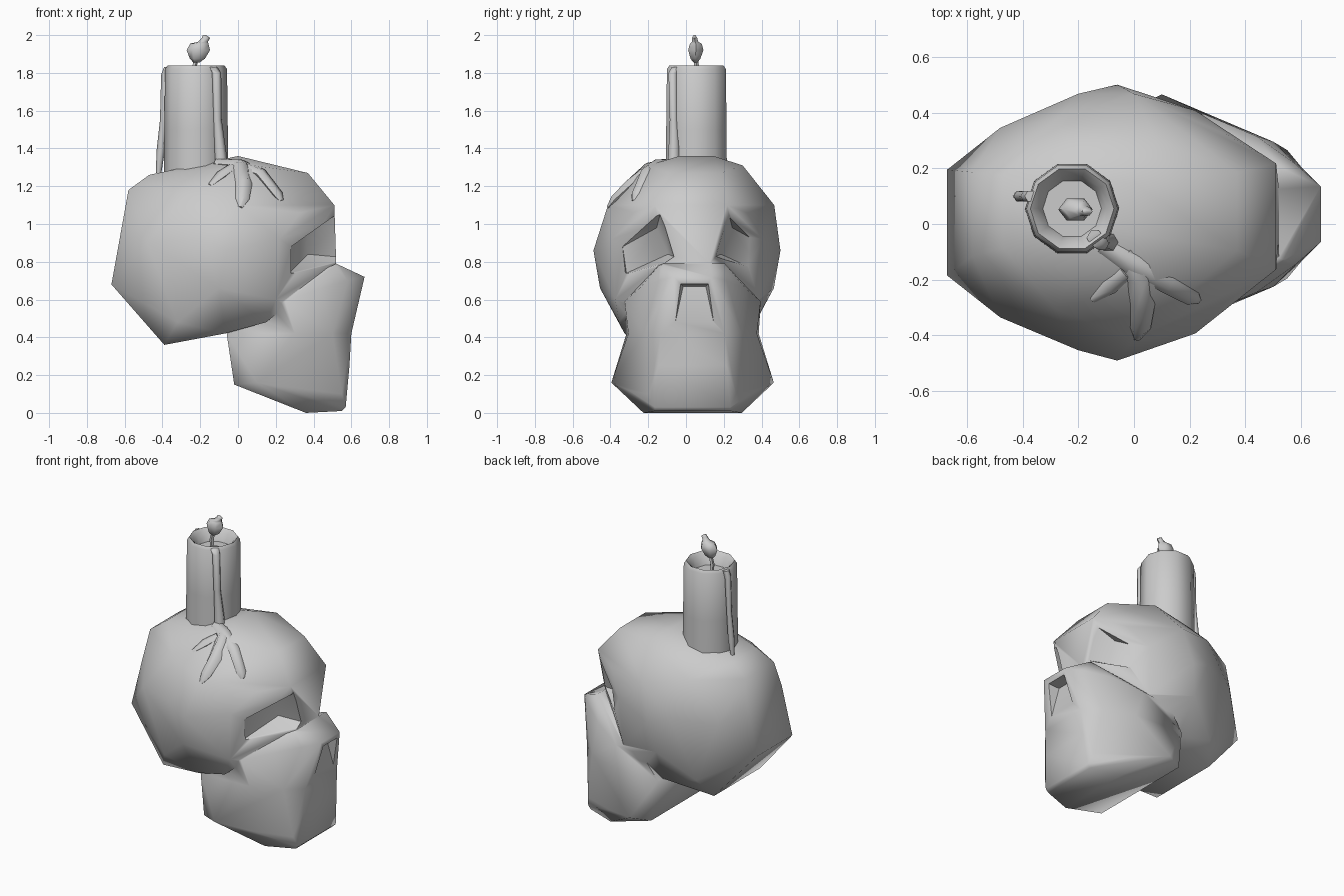
import bpy, bmesh, math
from mathutils import Vector
from mathutils.bvhtree import BVHTree

if "Cube" in bpy.data.objects:
    bpy.data.objects.remove(bpy.data.objects["Cube"])


def make(name, bm):
    bmesh.ops.recalc_face_normals(bm, faces=bm.faces)
    me = bpy.data.meshes.new(name)
    bm.to_mesh(me)
    bm.free()
    ob = bpy.data.objects.new(name, me)
    bpy.context.collection.objects.link(ob)
    return ob


def hull(name, pts, mid, sides=(-1, 1), lean=0.0):
    """Convex block from (x, half width, z) points mirrored about y = mid."""
    bm = bmesh.new()
    for x, h, z in pts:
        for s in sides:
            bm.verts.new((x, mid + s * h + lean * max(0, z - 0.9), z))
    res = bmesh.ops.convex_hull(bm, input=bm.verts)
    inner = [g for g in res["geom_interior"] if isinstance(g, bmesh.types.BMVert)]
    bmesh.ops.delete(bm, geom=inner, context='VERTS')
    return make(name, bm)


def combine(ob, other, op):
    m = ob.modifiers.new("bool", 'BOOLEAN')
    m.operation, m.object, m.solver = op, other, 'EXACT'
    bpy.context.view_layer.objects.active = ob
    bpy.ops.object.modifier_apply(modifier=m.name)
    bpy.data.objects.remove(other)


def tube(name, pts, sides=6, upright=False, flat=1.0):
    """Skin of rings along (x, y, z, radius) points."""
    bm = bmesh.new()
    rings = []
    for i, (x, y, z, r) in enumerate(pts):
        a, b = pts[max(i - 1, 0)], pts[min(i + 1, len(pts) - 1)]
        d = Vector((0, 0, 1)) if upright else (Vector(b[:3]) - Vector(a[:3])).normalized()
        u = Vector((0, 0, 1)).cross(d)
        u = Vector((1, 0, 0)) if u.length < 0.2 else u.normalized()
        v = d.cross(u)
        rings.append([bm.verts.new(Vector((x, y, z)) + r * (math.cos(t) * u + flat * math.sin(t) * v))
                      for t in (2 * math.pi * k / sides for k in range(sides))])
    for p, q in zip(rings, rings[1:]):
        for k in range(sides):
            n = (k + 1) % sides
            bm.faces.new((p[k], p[n], q[n], q[k]))
    bm.faces.new(rings[0])
    bm.faces.new(rings[-1])
    return make(name, bm)


# Skull: cranium, cheek block and jaw block joined into one
skull = hull("skull", [
    (-.67, .19, .68), (-.39, .25, .36), (-.07, .33, .42), (-.59, .20, 1.0), (-.58, .15, 1.18),
    (-.47, .13, 1.26), (-.28, .34, 1.16), (0, .09, 1.36), (.37, .14, 1.27), (.51, .19, 1.10),
    (.52, .12, .79), (.33, .30, 1.06), (.22, .40, .92), (0, .44, 1.1), (-.06, .495, .86),
    (-.2, .46, .92), (-.1, .46, .66), (.2, .38, .6), (.08, .25, 1.31), (-.48, .34, .9),
    (-.32, .34, .48), (-.22, .22, 1.28), (.15, .36, .48)], 0.005, lean=0.11)
waist = [(.60, .17, .42), (-.06, .35, .42), (.3, .34, .42), (.5, .26, .42)]
cheeks = hull("cheeks", waist + [
    (.67, .10, .72), (.52, .17, .79), (.58, .18, .70), (.44, .28, .66), (.05, .36, .57),
    (.25, .36, .59)], 0.035)
jaw = hull("jaw", waist + [
    (-.02, .37, .15), (.1, .43, .16), (.30, .34, .12), (.55, .23, .10), (.57, .20, .03),
    (.36, .26, 0), (.55, .2, .01), (.59, .18, .25)], 0.035)
combine(skull, cheeks, 'UNION')
combine(skull, jaw, 'UNION')

# Eye sockets and nose hole
for s in (-1, 1):
    eye = hull("eye_cutter", [
        (.70, .07, .81), (.62, .17, 1.10), (.58, .48, .97), (.52, .50, .72), (.70, .16, .75),
        (.37, .14, .84), (.36, .20, .98), (.28, .38, .88), (.27, .36, .74)], 0.045, sides=(s,))
    combine(skull, eye, 'DIFFERENCE')
nose = hull("nose_cutter", [
    (.75, .09, .70), (.75, .12, .42), (.62, .11, .44), (.59, .06, .67)], 0.045)
combine(skull, nose, 'DIFFERENCE')

# Candle with hollow top
cx, cy = -.222, .055
tube("candle", [(cx, cy, 1.2, .17), (cx, cy, 1.5, .168), (cx, cy, 1.82, .164),
                (cx, cy, 1.84, .15), (cx, cy, 1.815, .125), (cx, cy, 1.76, .105)], 10, upright=True)

# Wick and flame
tube("wick", [(-.23, cy, 1.74, .014), (-.235, cy, 1.82, .014), (-.22, cy, 1.88, .012)], 5, upright=True)
tube("flame", [(-.22, .05, 1.855, .016), (-.215, .05, 1.875, .04), (-.21, .052, 1.92, .062),
               (-.205, .052, 1.955, .048), (-.185, .048, 1.965, .026), (-.17, .045, 1.985, .022),
               (-.178, .045, 2.0, .008)], 6, upright=True, flat=.75)

# Wax running down the candle sides
tube("wax_side_drip", [(-.37, .10, 1.83, .022), (-.385, .10, 1.79, .022), (-.395, .10, 1.55, .018),
                       (-.41, .10, 1.38, .022), (-.42, .10, 1.27, .014)], 6, upright=True)
tube("wax_front_drip", [(-.14, -.05, 1.83, .03), (-.115, -.07, 1.80, .026), (-.11, -.065, 1.55, .024),
                        (-.09, -.065, 1.33, .035)], 6, upright=True)

# Wax runs laid over the skull surface
bm = bmesh.new()
bm.from_mesh(skull.data)
tree = BVHTree.FromBMesh(bm)
runs = {"wax_run_long": [(-.11, -.07, .035), (.0, -.14, .045), (.12, -.21, .04), (.21, -.26, .035), (.23, -.275, .015)],
        "wax_run_short": [(-.03, -.10, .03), (.02, -.19, .045), (.03, -.29, .045), (.02, -.37, .04), (.01, -.41, .015)],
        "wax_run_left": [(-.03, -.17, .03), (-.09, -.22, .035), (-.15, -.27, .015)]}
for name, path in runs.items():
    pts = []
    for x, y, r in path:
        hit = tree.ray_cast(Vector((x, y, 3)), Vector((0, 0, -1)))[0]
        pts.append((x, y, (hit.z if hit else 1.08) - .01, r))
    tube(name, pts, 6, flat=.8)
bm.free()

# Smooth shading with only the sharpest breaks kept
bpy.ops.object.select_all(action='SELECT')
bpy.context.view_layer.objects.active = skull
bpy.ops.object.shade_smooth_by_angle(angle=math.radians(66))
